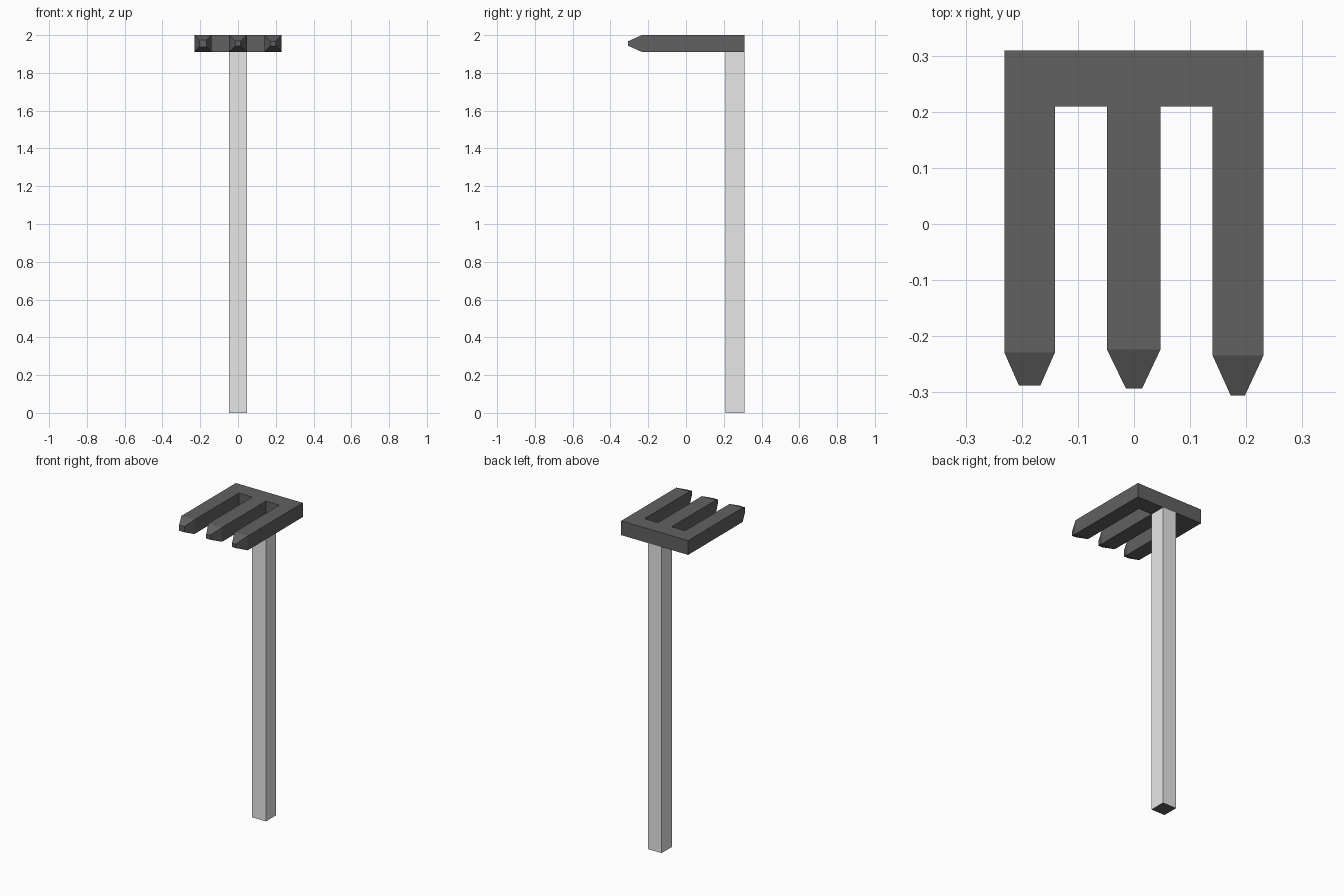
import bpy, bmesh
from mathutils import Vector

cube = bpy.data.objects.get("Cube")
if cube:
    bpy.data.objects.remove(cube, do_unlink=True)


def make_material(name, value):
    mat = bpy.data.materials.new(name)
    mat.use_nodes = True
    color = (value, value, value, 1)
    mat.diffuse_color = color
    mat.node_tree.nodes["Principled BSDF"].inputs["Base Color"].default_value = color
    return mat


def finish(name, bm, materials):
    bmesh.ops.recalc_face_normals(bm, faces=bm.faces)
    mesh = bpy.data.meshes.new(name)
    bm.to_mesh(mesh)
    bm.free()
    for mat in materials:
        mesh.materials.append(mat)
    obj = bpy.data.objects.new(name, mesh)
    bpy.context.collection.objects.link(obj)
    return obj


def prism(bm, outline, low, high):
    """Extrude a flat outline upward."""
    base = bm.faces.new([bm.verts.new((x, y, low)) for x, y in outline])
    geom = bmesh.ops.extrude_face_region(bm, geom=[base])["geom"]
    top = [v for v in geom if isinstance(v, bmesh.types.BMVert)]
    bmesh.ops.translate(bm, verts=top, vec=(0, 0, high - low))


dark = make_material("dark grey metal", 0.12)
light = make_material("light grey shaft", 0.8)

BACK, INNER = 0.309, 0.209
UNDER, TOP = 1.911, 2.0

# Each tine: left edge, right edge, shoulder y, tip y, tip centre x, tip half width, tip half height
tines = [
    (-0.231, -0.141, -0.229, -0.288, -0.186, 0.019, 0.018),
    (-0.048, 0.047, -0.224, -0.293, 0.0, 0.0145, 0.014),
    (0.14, 0.231, -0.234, -0.306, 0.185, 0.0125, 0.012),
]

# Fork head: crossbar and three tines in one outline
outline = [(tines[-1][1], BACK), (tines[0][0], BACK)]
for i, (x0, x1, shoulder, *_) in enumerate(tines):
    if i > 0:
        outline.append((x0, INNER))
    outline += [(x0, shoulder), (x1, shoulder)]
    if i < len(tines) - 1:
        outline.append((x1, INNER))
bm = bmesh.new()
prism(bm, outline, UNDER, TOP)

# Tapered blunt points on the tines
for x0, x1, shoulder, tip, tip_x, half_w, half_h in tines:
    middle = Vector(((x0 + x1) / 2, shoulder, (UNDER + TOP) / 2))
    end = min(bm.faces, key=lambda f: (f.calc_center_median() - middle).length)
    face = bmesh.ops.extrude_discrete_faces(bm, faces=[end])["faces"][0]
    for v in face.verts:
        side = 1 if v.co.x > middle.x else -1
        up = 1 if v.co.z > middle.z else -1
        v.co = (tip_x + side * half_w, tip, middle.z + up * half_h)
finish("fork_head", bm, [dark])

# Square shaft with a dark end face
x0, x1 = tines[1][:2]
bm = bmesh.new()
prism(bm, [(x0, INNER), (x1, INNER), (x1, BACK), (x0, BACK)], 0, UNDER)
for f in bm.faces:
    f.material_index = 1 if f.calc_center_median().z < 0.01 else 0
finish("shaft", bm, [light, dark])
